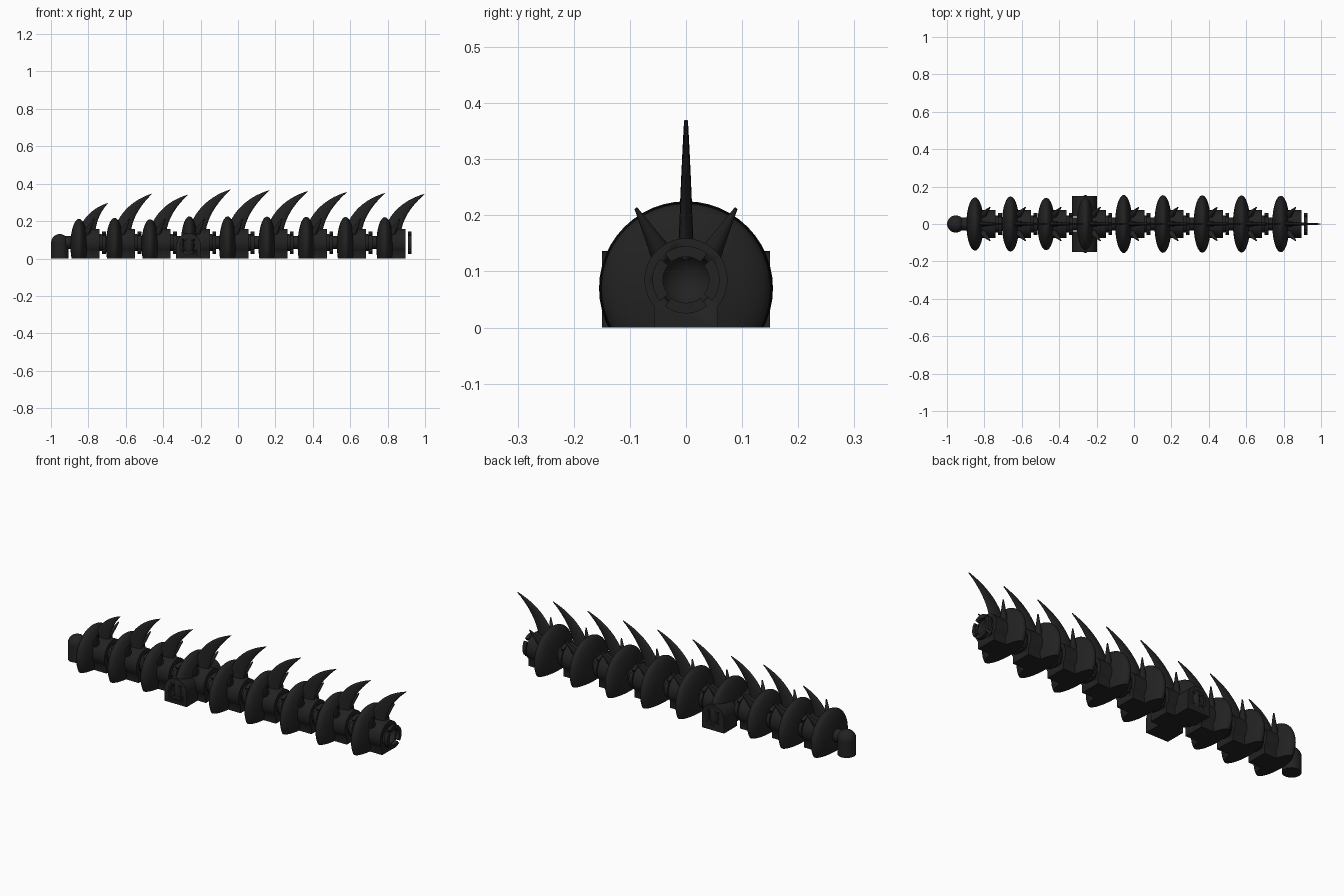
import bpy, bmesh, math
from mathutils import Vector, Matrix

if "Cube" in bpy.data.objects:
    bpy.data.objects.remove(bpy.data.objects["Cube"])

black = bpy.data.materials.new("charcoal_black")
black.diffuse_color = (0.016, 0.016, 0.016, 1)
black.use_nodes = True
black.node_tree.nodes["Principled BSDF"].inputs["Base Color"].default_value = black.diffuse_color
AXIS_Z = 0.085


def finish(bm, name, angle=35, ground=False):
    """Turn a bmesh into a smooth-shaded object, optionally cut flat at z = 0."""
    if ground:
        cut = bmesh.ops.bisect_plane(bm, geom=bm.verts[:] + bm.edges[:] + bm.faces[:],
                                     plane_co=(0, 0, 0), plane_no=(0, 0, -1), clear_outer=True)
        edges = [e for e in cut["geom_cut"] if isinstance(e, bmesh.types.BMEdge)]
        bmesh.ops.edgeloop_fill(bm, edges=edges)
    bmesh.ops.recalc_face_normals(bm, faces=bm.faces)
    me = bpy.data.meshes.new(name)
    bm.to_mesh(me)
    bm.free()
    ob = bpy.data.objects.new(name, me)
    bpy.context.collection.objects.link(ob)
    me.materials.append(black)
    bpy.ops.object.select_all(action='DESELECT')
    ob.select_set(True)
    bpy.context.view_layer.objects.active = ob
    bpy.ops.object.shade_smooth_by_angle(angle=math.radians(angle))
    return ob


def ellipsoid(name, centre, radii, ground=False):
    bm = bmesh.new()
    m = Matrix.Translation(centre) @ Matrix.Diagonal((*radii, 1)) @ Matrix.Rotation(math.pi / 2, 4, 'Y')
    bmesh.ops.create_uvsphere(bm, u_segments=48, v_segments=24, radius=1, matrix=m)
    return finish(bm, name, 50, ground)


def cylinder(name, start, end, r1, r2):
    start, end = Vector(start), Vector(end)
    d = end - start
    m = Matrix.Translation((start + end) / 2) @ d.to_track_quat('Z', 'Y').to_matrix().to_4x4()
    bm = bmesh.new()
    bmesh.ops.create_cone(bm, cap_ends=True, segments=32, radius1=r1, radius2=r2,
                          depth=d.length, matrix=m)
    return finish(bm, name)


def extrude(bm, pts, depth, matrix):
    """Extrude a closed 2D outline along local x."""
    face = bm.faces.new([bm.verts.new((0, a, b)) for a, b in pts])
    ext = bmesh.ops.extrude_face_region(bm, geom=[face])
    verts = [v for v in ext["geom"] if isinstance(v, bmesh.types.BMVert)]
    bmesh.ops.translate(bm, vec=(depth, 0, 0), verts=verts)
    bmesh.ops.transform(bm, matrix=matrix, verts=list({v for v in bm.verts if not v.tag}))
    for v in bm.verts:
        v.tag = True


def socket(name, matrix, depth, r, half, zc, hole):
    """Round-topped block standing on the ground with a ball cup in its end face."""
    a0 = -math.acos(half / r)
    arc = [a0 + (math.pi - 2 * a0) * i / 28 for i in range(29)]
    pts = [(half, 0)] + [(r * math.cos(a), zc + r * math.sin(a)) for a in arc] + [(-half, 0)]
    bm = bmesh.new()
    extrude(bm, pts, depth, matrix)
    ob = finish(bm, name)
    cutter = ellipsoid("cup_cutter", matrix @ Vector((depth, 0, zc)), (hole,) * 3)
    cutter.hide_render = True
    cutter.hide_set(True)
    mod = ob.modifiers.new("cup", 'BOOLEAN')
    mod.operation, mod.object, mod.solver = 'DIFFERENCE', cutter, 'EXACT'
    return ob


def claw_ring(name, matrix, depth, r_out, r_in):
    """Ring of four curved claws separated by small diagonal slots."""
    bm = bmesh.new()
    for k in range(4):
        angs = [k * math.pi / 2 - 0.68 + 1.36 * i / 10 for i in range(11)]
        pts = [(r_out * math.cos(a), r_out * math.sin(a)) for a in angs]
        pts += [(r_in * math.cos(a), r_in * math.sin(a)) for a in reversed(angs)]
        extrude(bm, pts, depth, matrix)
    return finish(bm, name)


def blade(name, front, back, half_y, y0=0.0):
    """Curved spine: front and back are edge curves (3 points each) in the xz plane."""
    def bez(p, t):
        a, b, c = (Vector(q) for q in p)
        return a * (1 - t) ** 2 + b * 2 * t * (1 - t) + c * t * t
    bm = bmesh.new()
    rings, n = [], 16
    for i in range(15):
        t = i / 14
        f, k = bez(front, t), bez(back, t)
        c, h = (f + k) / 2, (f - k) / 2
        w = half_y * (1 - 0.75 * t)
        ring = []
        for j in range(n):
            a = 2 * math.pi * j / n
            p = c + h * math.cos(a)
            ring.append(bm.verts.new((p.x, y0 + w * math.sin(a), p.y)))
        rings.append(ring)
    for a, b in zip(rings, rings[1:]):
        for j in range(n):
            bm.faces.new((a[j], a[(j + 1) % n], b[(j + 1) % n], b[j]))
    bm.faces.new(rings[0])
    bm.faces.new(rings[-1])
    return finish(bm, name, 60)


# Vertebrae: start x, plate radius, spine tip x and z
segments = [(-0.89, 0.142, -0.695, 0.297), (-0.70, 0.147, -0.46, 0.347), (-0.51, 0.14, -0.267, 0.342),
            (-0.30, 0.155, -0.04, 0.37), (-0.095, 0.155, 0.168, 0.366), (0.115, 0.154, 0.373, 0.361),
            (0.325, 0.153, 0.582, 0.356), (0.535, 0.152, 0.787, 0.351), (0.745, 0.151, 0.998, 0.346)]

for i, (x, r, tx, tz) in enumerate(segments):
    # domed plate and hub with cup
    ellipsoid("plate", (x + 0.04, 0, 0.07), (0.046, r, r), ground=True)
    socket("hub", Matrix.Translation((x + 0.045, 0, 0)), 0.105, 0.074, 0.057, AXIS_Z, 0.05)
    claw_ring("claw_ring", Matrix.Translation((x + 0.163, 0, AXIS_Z)), 0.02, 0.06, 0.041)
    # ball and neck reaching forward into the previous cup
    ball_x = -0.953 if i == 0 else segments[i - 1][0] + 0.15
    ellipsoid("ball", (ball_x, 0, AXIS_Z), (0.046,) * 3)
    cylinder("neck", (ball_x, 0, AXIS_Z), (x + 0.03, 0, AXIS_Z), 0.033, 0.036)
    # tall swept spine
    h = tz - 0.2
    blade("spine", [(x + 0.035, 0.15), (x + 0.085, 0.2 + 0.66 * h), (tx, tz)],
          [(x + 0.125, 0.12), (x + 0.13, 0.2 + 0.25 * h), (tx - 0.002, tz - 0.004)], 0.014)
    # small side spines
    for s in (-1, 1):
        cylinder("side_spine", (x + 0.075, s * 0.04, 0.125), (x + 0.12, s * 0.089, 0.212), 0.021, 0.003)

# Pedestal under the leading ball
cylinder("ball_pedestal", (-0.953, 0, 0), (-0.953, 0, AXIS_Z), 0.046, 0.046)

# Side sockets on the fourth vertebra
for s in (-1, 1):
    turn = Matrix.Translation((-0.265, s * 0.04, 0)) @ Matrix.Rotation(s * math.pi / 2, 4, 'Z')
    ob = socket("side_socket", turn, 0.11, 0.066, 0.0655, 0.07, 0.046)
    bev = ob.modifiers.new("soft_edge", 'BEVEL')
    bev.width, bev.segments, bev.angle_limit = 0.008, 2, math.radians(50)
    ring = Matrix.Translation((-0.265, s * 0.128, 0.07)) @ Matrix.Rotation(s * math.pi / 2, 4, 'Z')
    claw_ring("side_claw_ring", ring, 0.02, 0.046, 0.032)
